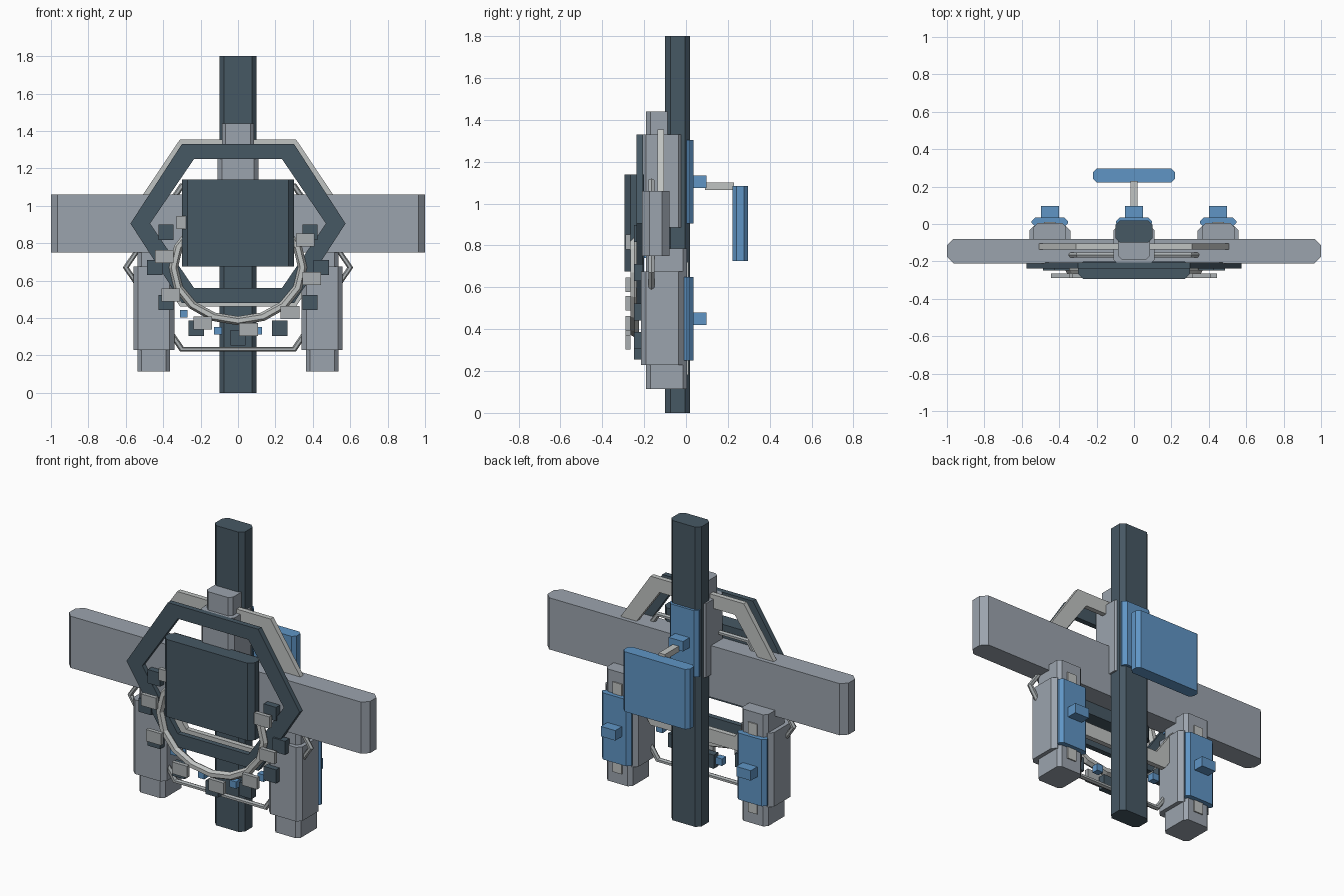
import bpy, bmesh, math
from mathutils import Vector

if "Cube" in bpy.data.objects:
    bpy.data.objects.remove(bpy.data.objects["Cube"])


def material(name, rgb):
    m = bpy.data.materials.new(name)
    m.diffuse_color = (*rgb, 1)
    m.use_nodes = True
    m.node_tree.nodes["Principled BSDF"].inputs["Base Color"].default_value = m.diffuse_color
    return m


DARK = material("dark slate", (0.062, 0.098, 0.127))
GREY = material("steel grey", (0.33, 0.37, 0.42))
BLUE = material("panel blue", (0.115, 0.30, 0.56))
LIGHT = material("pale grey", (0.53, 0.55, 0.54))
SILVER = material("silver grey", (0.40, 0.43, 0.44))


def finish(name, bm, mat):
    bmesh.ops.recalc_face_normals(bm, faces=bm.faces)
    me = bpy.data.meshes.new(name)
    bm.to_mesh(me)
    bm.free()
    me.materials.append(mat)
    ob = bpy.data.objects.new(name, me)
    bpy.context.collection.objects.link(ob)
    return ob


def box(name, x, y, z, mat, cut=0.0):
    """Box from ranges; its vertical corners are chamfered by cut."""
    bm = bmesh.new()
    if cut:
        pts = [(x[0] + cut, y[0]), (x[1] - cut, y[0]), (x[1], y[0] + cut),
               (x[1], y[1] - cut), (x[1] - cut, y[1]), (x[0] + cut, y[1]),
               (x[0], y[1] - cut), (x[0], y[0] + cut)]
    else:
        pts = [(x[0], y[0]), (x[1], y[0]), (x[1], y[1]), (x[0], y[1])]
    face = bm.faces.new([bm.verts.new((a, b, z[0])) for a, b in pts])
    top = bmesh.ops.extrude_face_region(bm, geom=[face])["geom"]
    bmesh.ops.translate(bm, vec=(0, 0, z[1] - z[0]),
                        verts=[v for v in top if isinstance(v, bmesh.types.BMVert)])
    return finish(name, bm, mat)


def loft_loop(name, loops, mat):
    """Closed ring surface skinned through matching point loops."""
    bm = bmesh.new()
    rows = [[bm.verts.new(p) for p in loop] for loop in loops]
    n = len(rows[0])
    for i, row in enumerate(rows):
        nxt = rows[(i + 1) % len(rows)]
        for j in range(n):
            k = (j + 1) % n
            bm.faces.new((row[j], row[k], nxt[k], nxt[j]))
    return finish(name, bm, mat)


def hexagon(half_top, half_wide, half_high, zc, y):
    return [Vector((x, y, zc + z)) for x, z in
            ((half_top, half_high), (half_wide, 0), (half_top, -half_high),
             (-half_top, -half_high), (-half_wide, 0), (-half_top, half_high))]


def hex_frame(name, outer, inner, zc, y, mat):
    loops = [hexagon(*outer, zc, y[0]), hexagon(*outer, zc, y[1]),
             hexagon(*inner, zc, y[1]), hexagon(*inner, zc, y[0])]
    return loft_loop(name, loops, mat)


def tube_ring(name, path, radius, centre, sides, mat):
    """Tube around a closed path in the x-z plane."""
    loops = []
    for s in range(sides):
        a = math.tau * s / sides
        loops.append([p + (p - centre).normalized() * radius * math.cos(a)
                      + Vector((0, radius * math.sin(a), 0)) for p in path])
    return loft_loop(name, loops, mat)


ZC = 0.67  # centre height of the ring assembly


def block_ring(name, count, start, rx, rz, w, h, y, mat):
    for i in range(count):
        a = math.radians(start + 360 * i / count)
        x, z = rx * math.cos(a), ZC + rz * math.sin(a)
        box(f"{name}_{i + 1}", (x - w / 2, x + w / 2), y, (z - h / 2, z + h / 2), mat)


# mast and cross beam
box("mast", (-0.1, 0.1), (-0.1, 0.02), (0, 1.8), DARK, 0.025)
box("cross_beam", (-1, 1), (-0.21, -0.08), (0.75, 1.06), GREY, 0.035)


# sleeved carriages: two lower legs and one on the mast
def carriage(name, x, z):
    box(name + "_core", (x - 0.086, x + 0.086), (-0.19, 0.005), (z - 0.335, z + 0.335), GREY, 0.02)
    box(name + "_sleeve", (x - 0.11, x + 0.11), (-0.215, -0.01), (z - 0.22, z + 0.225), GREY, 0.025)
    box(name + "_rail", (x - 0.03, x + 0.03), (-0.02, 0.012), (z - 0.27, z + 0.27), LIGHT)
    box(name + "_back_plate", (x - 0.097, x + 0.097), (-0.015, 0.035), (z - 0.2, z + 0.2), BLUE, 0.02)
    box(name + "_knob", (x - 0.048, x + 0.048), (0.03, 0.097), (z - 0.03, z + 0.03), BLUE)


for side, x in (("left", -0.45), ("right", 0.45)):
    carriage(side + "_leg", x, 0.45)
carriage("mast_carriage", 0, 1.105)

# rear panel on its stem
box("rear_stem", (-0.02, 0.02), (0.09, 0.23), (1.065, 1.1), LIGHT)
box("rear_panel", (-0.22, 0.22), (0.222, 0.297), (0.725, 1.085), BLUE, 0.02)

# front panel and hexagonal frames
box("front_panel", (-0.3, 0.3), (-0.295, -0.2), (0.675, 1.14), DARK, 0.03)
hex_frame("dark_hex_frame", (0.3, 0.575, 0.425), (0.235, 0.47, 0.345), 0.905, (-0.237, -0.205), DARK)
hex_frame("pale_hex_frame", (0.31, 0.61, 0.447), (0.25, 0.51, 0.365), 0.908, (-0.135, -0.105), LIGHT)

# thin hexagonal guard rail
tube_ring("guard_rail", hexagon(0.3, 0.6, 0.437, ZC, -0.165), 0.016,
          Vector((0, -0.165, ZC)), 6, SILVER)

# oval faceted hoop
hoop = [Vector((0.345 * math.cos(math.tau * i / 16), -0.245,
                ZC + 0.285 * math.sin(math.tau * i / 16))) for i in range(16)]
tube_ring("oval_hoop", hoop, 0.024, Vector((0, -0.245, ZC)), 6, LIGHT)

# blocks set around the hoop
block_ring("dark_block", 12, 0, 0.445, 0.375, 0.082, 0.082, (-0.248, -0.205), DARK)
block_ring("silver_block", 10, 26, 0.4, 0.335, 0.1, 0.07, (-0.288, -0.264), SILVER)
block_ring("blue_block", 12, 15, 0.41, 0.35, 0.042, 0.042, (-0.2, -0.16), BLUE)
